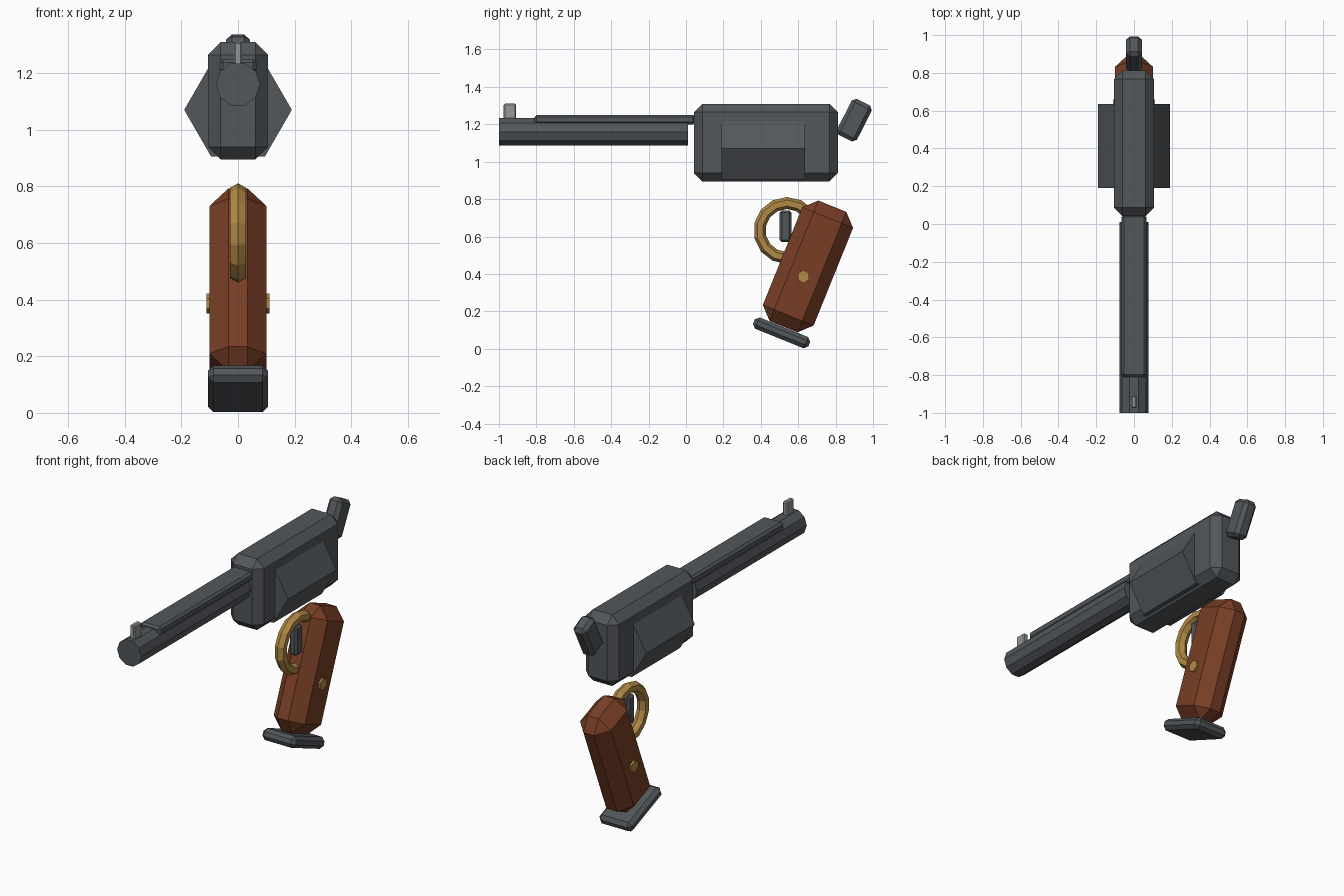
import bpy
import math
from mathutils import Matrix

cube = bpy.data.objects.get("Cube")
if cube:
    bpy.data.objects.remove(cube, do_unlink=True)


def material(name, rgb):
    m = bpy.data.materials.new(name)
    m.use_nodes = True
    m.diffuse_color = (*rgb, 1)
    m.node_tree.nodes["Principled BSDF"].inputs["Base Color"].default_value = (*rgb, 1)
    return m


gunmetal = material("gunmetal", (0.085, 0.095, 0.105))
steel = material("pale steel", (0.30, 0.31, 0.31))
wood = material("brown wood", (0.19, 0.048, 0.019))
brass = material("brass", (0.44, 0.25, 0.06))


def finish(name, mat):
    obj = bpy.context.object
    obj.name = name
    obj.data.materials.append(mat)
    return obj


def block(name, mat, centre, size, bevel, tilt=0):
    """Chamfered box; tilt in degrees leans its top towards the back."""
    bpy.ops.mesh.primitive_cube_add(size=1, location=centre)
    obj = finish(name, mat)
    obj.data.transform(Matrix.Diagonal((*size, 1)))
    obj.rotation_euler.x = -math.radians(tilt)
    mod = obj.modifiers.new("chamfer", "BEVEL")
    mod.width = bevel
    mod.segments = 1
    mod.limit_method = "NONE"
    return obj


def prism(name, mat, centre, radius, length, sides, axis, turn=0):
    """Regular prism lying along the x or y axis."""
    bpy.ops.mesh.primitive_cylinder_add(vertices=sides, radius=radius, depth=length, location=centre)
    obj = finish(name, mat)
    lay = Matrix.Rotation(math.pi / 2, 4, "X" if axis == "y" else "Y")
    obj.data.transform(lay @ Matrix.Rotation(math.radians(turn), 4, "Z"))
    return obj


# Upper assembly: frame, cylinder, barrel, rib, sight, hammer
block("frame", gunmetal, (0, 0.427, 1.102), (0.212, 0.77, 0.415), 0.045)
prism("cylinder", gunmetal, (0, 0.413, 1.07), 0.19, 0.445, 6, "y", 30)
prism("barrel", gunmetal, (0, -0.495, 1.16), 0.078, 1.01, 10, "y", 18)
block("top_rib", gunmetal, (0, -0.38, 1.225), (0.13, 0.86, 0.05), 0.012)
block("front_sight", steel, (0, -0.942, 1.26), (0.03, 0.065, 0.1), 0.006)
block("hammer", gunmetal, (0, 0.9, 1.222), (0.084, 0.12, 0.215), 0.02, 27)

# Lower assembly: grip, base plate, guard, trigger, rivet
LEAN = 22
block("grip", wood, (0, 0.652, 0.44), (0.2, 0.293, 0.695), 0.066, LEAN)
block("grip_base", gunmetal, (0, 0.511, 0.085), (0.212, 0.32, 0.065), 0.02, LEAN)
block("trigger", gunmetal, (0, 0.532, 0.655), (0.05, 0.064, 0.17), 0.012)
prism("grip_rivet", brass, (0, 0.628, 0.386), 0.035, 0.222, 6, "x", 30)

bpy.ops.mesh.primitive_torus_add(major_segments=14, minor_segments=6,
                                 major_radius=0.147, minor_radius=0.032,
                                 location=(0, 0.54, 0.632))
guard = finish("trigger_guard", brass)
guard.data.transform(Matrix.Rotation(math.pi / 2, 4, "Y"))
